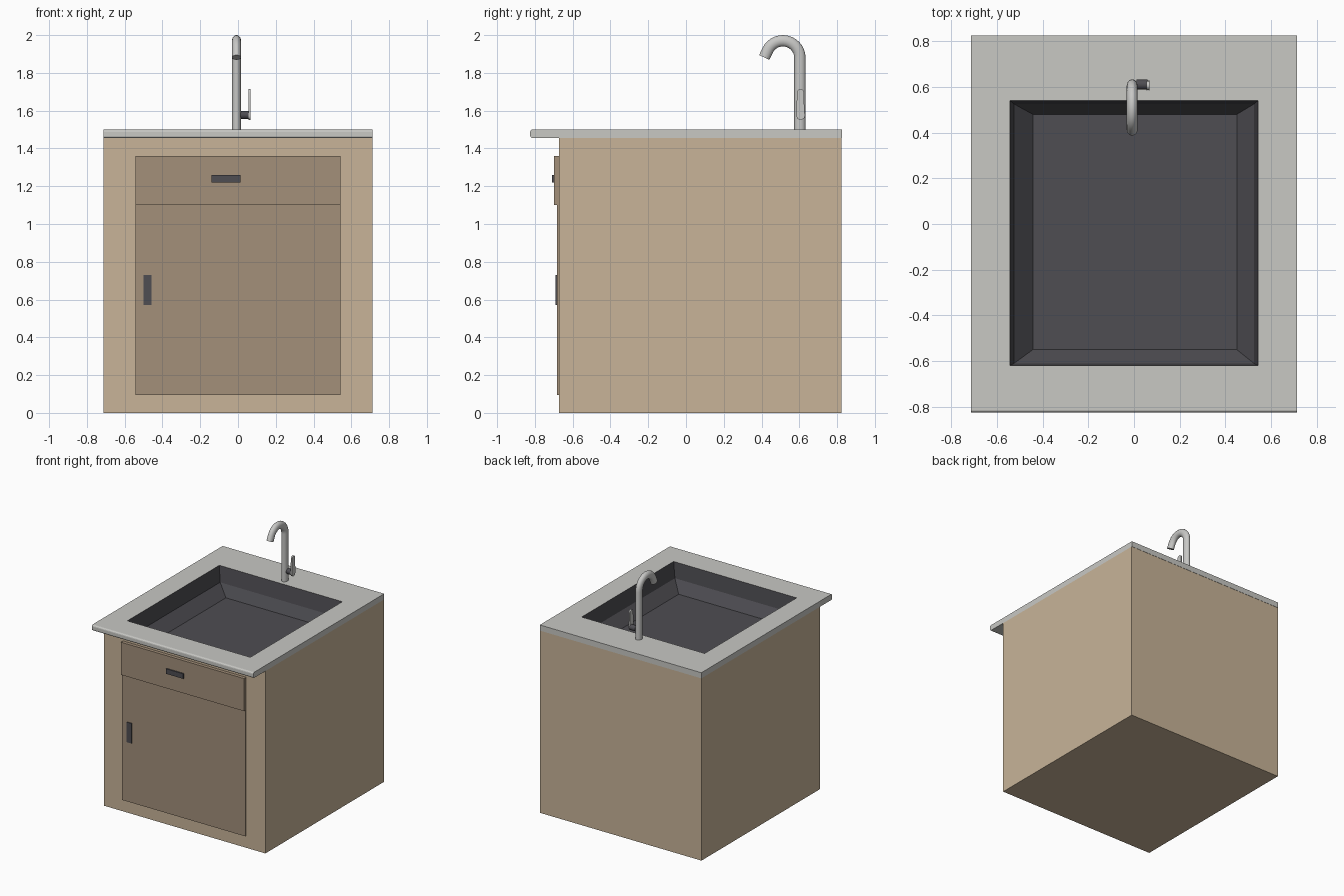
import bpy, bmesh, math
from mathutils import Vector, Matrix

if "Cube" in bpy.data.objects:
    bpy.data.objects.remove(bpy.data.objects["Cube"])


def material(name, rgb):
    lin = [((c / 255 + 0.055) / 1.055) ** 2.4 for c in rgb]
    m = bpy.data.materials.new(name)
    m.diffuse_color = (*lin, 1)
    m.use_nodes = True
    m.node_tree.nodes["Principled BSDF"].inputs["Base Color"].default_value = m.diffuse_color
    return m


WOOD = material("light_wood", (200, 180, 152))
DOOR = material("door_wood", (163, 144, 122))
STONE = material("pale_stone", (200, 200, 196))
METAL = material("tap_metal", (200, 200, 198))
DARK = material("dark_metal", (78, 77, 82))


def finish(bm, name, mat, smooth=False, recalc=True):
    if recalc:
        bmesh.ops.recalc_face_normals(bm, faces=bm.faces)
    me = bpy.data.meshes.new(name)
    bm.to_mesh(me)
    bm.free()
    me.materials.append(mat)
    if smooth:
        me.shade_smooth()
        me.set_sharp_from_angle(angle=math.radians(40))
    ob = bpy.data.objects.new(name, me)
    bpy.context.collection.objects.link(ob)
    return ob


def box_bm(x, y, z):
    bm = bmesh.new()
    bmesh.ops.create_cube(bm, size=1)
    for v in bm.verts:
        v.co = [r[0] if c < 0 else r[1] for c, r in zip(v.co, (x, y, z))]
    return bm


def box(name, x, y, z, mat):
    return finish(box_bm(x, y, z), name, mat)


def bridge(bm, rings):
    for a, b in zip(rings, rings[1:]):
        n = len(a)
        for i in range(n):
            j = (i + 1) % n
            bm.faces.new((a[i], a[j], b[j], b[i]))


W = 0.713                        # half width
HX, HY = (-0.543, 0.543), (-0.62, 0.54)   # basin opening

# Cabinet body, open at the top where the basin hangs
bm = box_bm((-W, W), (-0.673, 0.823), (0, 1.455))
top = [f for f in bm.faces if f.calc_center_median().z > 1.4]
bmesh.ops.recalc_face_normals(bm, faces=bm.faces)
bmesh.ops.delete(bm, geom=top, context='FACES_ONLY')
finish(bm, "cabinet_body", WOOD, recalc=False)

# Door and drawer fronts with flat handles
box("cabinet_door", (-0.543, 0.543), (-0.684, -0.67), (0.095, 1.10), DOOR)
box("drawer_front", (-0.543, 0.543), (-0.70, -0.67), (1.10, 1.36), DOOR)
box("drawer_handle", (-0.14, 0.013), (-0.71, -0.695), (1.22, 1.26), DARK)
box("door_handle", (-0.50, -0.457), (-0.69, -0.68), (0.57, 0.73), DARK)

# Countertop: side profile with rounded front edge, extruded across
prof = [(0.825, 1.455), (0.825, 1.50)]
r = 0.012
for cz, start in ((1.50 - r, 90), (1.455 + r, 180)):
    for k in range(4):
        a = math.radians(start + 30 * k)
        prof.append((-0.825 + r + r * math.cos(a), cz + r * math.sin(a)))
bm = bmesh.new()
ends = [[bm.verts.new((x, y, z)) for y, z in prof] for x in (-W, W)]
bridge(bm, ends)
for e in ends:
    bm.faces.new(e)
# cut the opening by slicing and deleting the middle
for axis, vals in ((0, HX), (1, HY)):
    for val in vals:
        co, no = Vector(), Vector()
        co[axis], no[axis] = val, 1
        bmesh.ops.bisect_plane(bm, geom=bm.verts[:] + bm.edges[:] + bm.faces[:],
                               plane_co=co, plane_no=no)
hole = []
for f in bm.faces:
    c = f.calc_center_median()
    if abs(f.normal.z) > 0.9 or abs(c.x) < W - 0.01:
        if HX[0] < c.x < HX[1] and HY[0] < c.y < HY[1]:
            hole.append(f)
bmesh.ops.recalc_face_normals(bm, faces=bm.faces)
bmesh.ops.delete(bm, geom=hole, context='FACES')
finish(bm, "countertop", STONE, recalc=False)

# Basin: steep walls, sloped skirt, flat floor
bm = bmesh.new()
rings = []
for x0, x1, y0, y1, z in ((HX[0], HX[1], HY[0], HY[1], 1.50),
                          (-0.525, 0.525, -0.61, 0.525, 1.375),
                          (-0.443, 0.45, -0.55, 0.48, 1.29)):
    rings.append([bm.verts.new(p) for p in
                  ((x0, y0, z), (x1, y0, z), (x1, y1, z), (x0, y1, z))])
bridge(bm, [list(reversed(q)) for q in rings])
bm.faces.new(rings[-1])
bm.normal_update()
bmesh.ops.recalc_face_normals(bm, faces=bm.faces)
if max(bm.faces, key=lambda f: abs(f.normal.z)).normal.z < 0:
    bmesh.ops.reverse_faces(bm, faces=bm.faces)
finish(bm, "sink_basin", DARK, recalc=False)

# Gooseneck tap: slightly oval tube swept along a hooked path
TX, TY, R = -0.008, 0.603, 0.09
path = [(TY, 1.495, 0)]
for k in range(15):
    a = 155 * k / 14
    t = math.radians(a)
    path.append((TY - R + R * math.cos(t), 1.88 + R * math.sin(t), a))
y, z, a = path[-1]
t = math.radians(a)
path.append((y - 0.04 * math.sin(t), z + 0.04 * math.cos(t), a))
bm = bmesh.new()
rings, N = [], 24
for y, z, a in path:
    t = math.radians(a)
    ring = []
    for i in range(N):
        u = math.tau * i / N
        s = 0.03 * math.sin(u)
        ring.append(bm.verts.new((TX + 0.024 * math.cos(u),
                                  y + s * math.cos(t), z + s * math.sin(t))))
    rings.append(ring)
bridge(bm, rings)
bm.faces.new(rings[0])
bm.faces.new(rings[-1])
finish(bm, "tap_spout", METAL, smooth=True)

# Tap knob on the side of the spout
bm = bmesh.new()
bmesh.ops.create_cone(bm, cap_ends=True, segments=20, radius1=0.022, radius2=0.022,
                      depth=0.05, matrix=Matrix.Translation((0.035, 0.61, 1.577))
                      @ Matrix.Rotation(math.pi / 2, 4, 'Y'))
finish(bm, "tap_knob", DARK, smooth=True)

# Tap lever: thin upright paddle with rounded ends
bm = bmesh.new()
outline = []
for cz, start, rad in ((1.695, 0, 0.019), (1.572, 180, 0.021)):
    for k in range(9):
        t = math.radians(start + 22.5 * k)
        outline.append((0.606 + rad * math.cos(t), cz + rad * math.sin(t)))
sides = [[bm.verts.new((x, y, z)) for y, z in outline] for x in (0.055, 0.067)]
bridge(bm, sides)
for s in sides:
    bm.faces.new(s)
finish(bm, "tap_lever", METAL, smooth=True)
